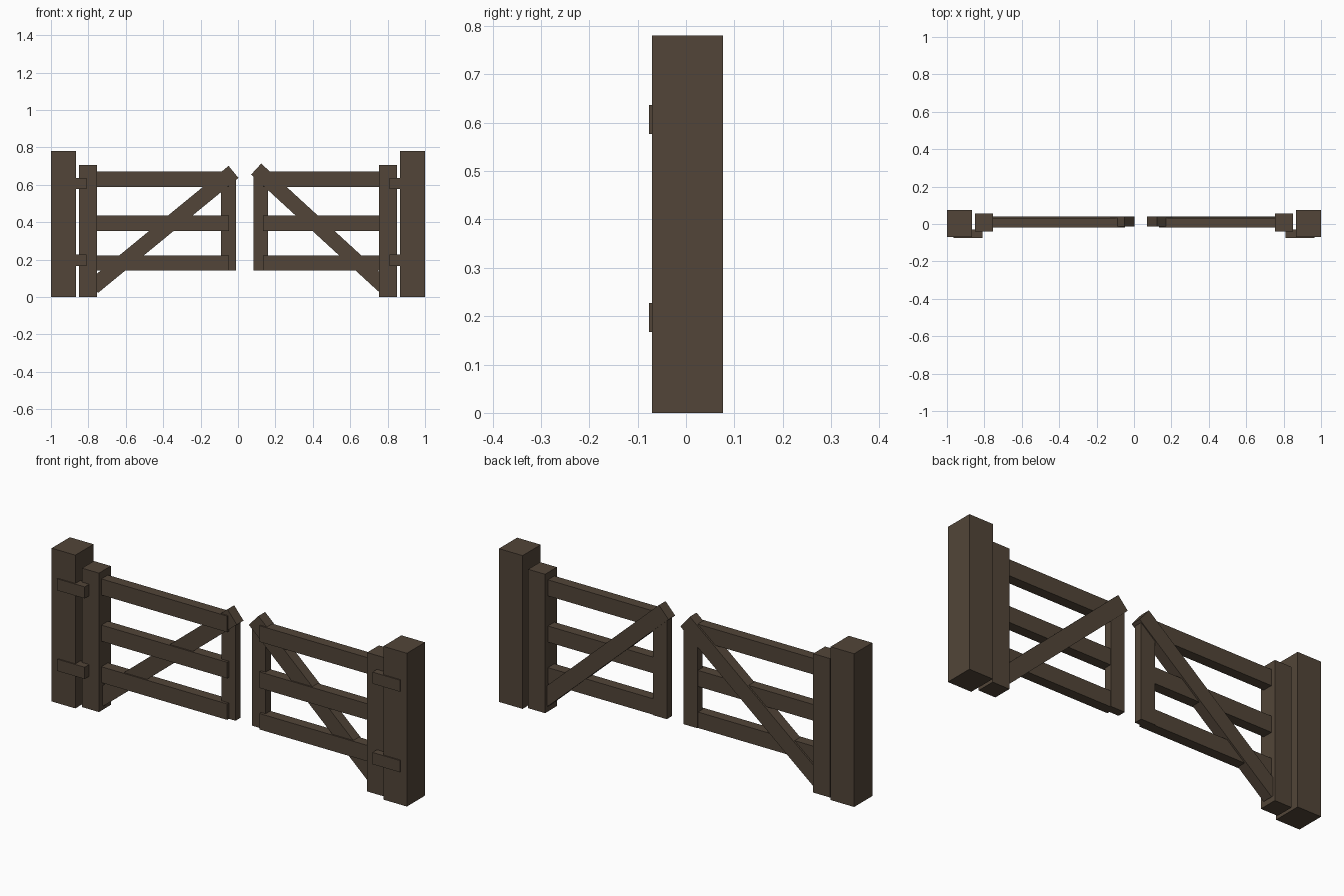
import bpy, math

cube = bpy.data.objects.get("Cube")
if cube:
    bpy.data.objects.remove(cube, do_unlink=True)

wood = bpy.data.materials.new("dark brown wood")
wood.use_nodes = True
colour = (0.085, 0.06, 0.04, 1)
wood.diffuse_color = colour
wood.node_tree.nodes["Principled BSDF"].inputs["Base Color"].default_value = colour


def box(name, xs, ys, zs, angle=0):
    """Box between the given limits, turned about y through its centre."""
    spans = (xs, ys, zs)
    bpy.ops.mesh.primitive_cube_add(size=1, location=[sum(s) / 2 for s in spans])
    ob = bpy.context.object
    ob.name = name
    ob.scale = [abs(s[1] - s[0]) for s in spans]
    ob.rotation_euler.y = angle
    ob.data.materials.append(wood)
    return ob


def brace(name, foot, head, width):
    """Diagonal plank from foot to head, both (x, z)."""
    dx, dz = head[0] - foot[0], head[1] - foot[1]
    length = math.hypot(dx, dz)
    cx, cz = (foot[0] + head[0]) / 2, (foot[1] + head[1]) / 2
    box(name, (cx - length / 2, cx + length / 2), (-0.013, 0.041),
        (cz - width / 2, cz + width / 2), -math.atan2(dz, dx))


RAILS = {"bottom": (0.142, 0.223), "middle": (0.353, 0.435), "top": (0.588, 0.67)}
HINGES = {"lower": (0.167, 0.227), "upper": (0.577, 0.636)}

for side, s in (("right", -1), ("left", 1)):
    # Gate post and hinge-side upright
    box(side + "_post", (s * 0.867, s), (-0.07, 0.076), (0, 0.78))
    box(side + "_hinge_upright", (s * 0.755, s * 0.85), (-0.04, 0.055), (0, 0.707))

    # Hinge blocks joining the upright to the post
    for level, zs in HINGES.items():
        box(f"{side}_{level}_hinge", (s * 0.81, s * 0.965), (-0.076, -0.03), zs)

    # Rails, set slightly in front of the latch upright
    inner = -0.047 if s < 0 else 0.135
    for level, zs in RAILS.items():
        box(f"{side}_{level}_rail", (inner, s * 0.78), (-0.02, 0.032), zs)

# Latch-side uprights
box("right_latch_upright", (-0.09, -0.01), (-0.006, 0.036), (0.142, 0.64))
box("left_latch_upright", (0.083, 0.16), (-0.006, 0.036), (0.142, 0.645))

# Diagonal braces, running into the hinge uprights
brace("right_brace", (-0.775, 0.054), (-0.024, 0.669), 0.083)
brace("left_brace", (0.777, 0.06), (0.097, 0.684), 0.08)
